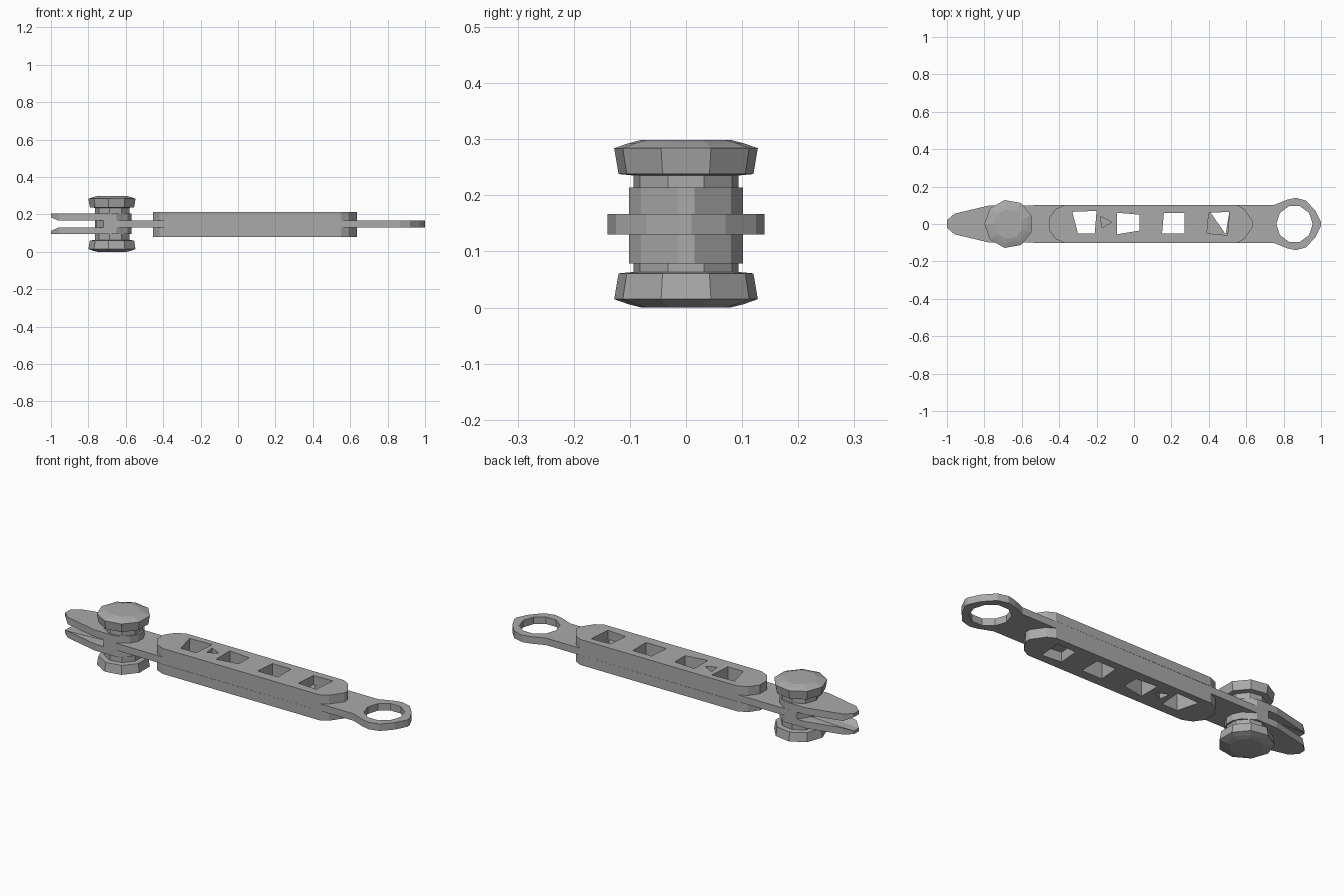
import bpy, bmesh
from math import cos, sin, pi

if "Cube" in bpy.data.objects:
    bpy.data.objects.remove(bpy.data.objects["Cube"], do_unlink=True)

steel = bpy.data.materials.new("grey steel")
steel.use_nodes = True
GREY = (0.4, 0.4, 0.4, 1)
steel.diffuse_color = GREY
steel.node_tree.nodes["Principled BSDF"].inputs["Base Color"].default_value = GREY


def finish(name, mesh):
    """Weld, flatten and link a part."""
    bm = bmesh.new()
    bm.from_mesh(mesh)
    bmesh.ops.remove_doubles(bm, verts=bm.verts, dist=0.0005)
    bmesh.ops.recalc_face_normals(bm, faces=bm.faces)
    for f in bm.faces:
        f.smooth = False
        f.material_index = 0
    bm.to_mesh(mesh)
    bm.free()
    mesh.name = name
    mesh.materials.clear()
    mesh.materials.append(steel)
    ob = bpy.data.objects.new(name, mesh)
    bpy.context.collection.objects.link(ob)
    return ob


def plate(name, loops, z0, z1):
    """Flat plate from an outer loop and hole loops."""
    cu = bpy.data.curves.new(name, "CURVE")
    cu.dimensions = "2D"
    cu.fill_mode = "BOTH"
    cu.extrude = (z1 - z0) / 2
    for loop in loops:
        sp = cu.splines.new("POLY")
        sp.points.add(len(loop) - 1)
        for p, (x, y) in zip(sp.points, loop):
            p.co = (x, y, 0, 1)
        sp.use_cyclic_u = True
    tmp = bpy.data.objects.new("tmp", cu)
    bpy.context.collection.objects.link(tmp)
    deps = bpy.context.evaluated_depsgraph_get()
    mesh = bpy.data.meshes.new_from_object(tmp.evaluated_get(deps))
    bpy.data.objects.remove(tmp, do_unlink=True)
    for v in mesh.vertices:
        v.co.z += (z0 + z1) / 2
    return finish(name, mesh)


def mirrored(half):
    """Close a half outline by mirroring it across y."""
    return half + [(x, -y) for x, y in reversed(half)]


def lathe(name, cx, profile, sides):
    """Faceted turned part from (radius, height) pairs."""
    bm = bmesh.new()
    rings = []
    for r, z in profile:
        rings.append([bm.verts.new((cx + r * cos(2 * pi * (i + 0.5) / sides),
                                    r * sin(2 * pi * (i + 0.5) / sides), z))
                      for i in range(sides)])
    for a, b in zip(rings, rings[1:]):
        for i in range(sides):
            j = (i + 1) % sides
            bm.faces.new((a[i], a[j], b[j], b[i]))
    bm.faces.new(rings[0])
    bm.faces.new(rings[-1])
    mesh = bpy.data.meshes.new(name)
    bm.to_mesh(mesh)
    bm.free()
    return finish(name, mesh)


# Window openings along the handle
windows = [
    [(-0.33, 0.065), (-0.2, 0.07), (-0.21, -0.05), (-0.3, -0.05)],
    [(-0.09, 0.06), (0.03, 0.05), (0.03, -0.035), (-0.09, -0.055)],
    [(0.16, 0.06), (0.27, 0.06), (0.27, -0.05), (0.15, -0.05)],
]
last_inner = [(0.41, 0.06), (0.51, 0.065), (0.49, -0.055)]
last_outer = [(0.40, 0.06), (0.51, 0.065), (0.50, -0.06), (0.39, -0.05)]
side_pit = [(-0.18, 0.04), (-0.12, 0.01), (-0.17, -0.02)]

# Central bar with the hanging ring
ring_hole = [(0.858 + 0.097 * cos(2 * pi * i / 10), 0.1 * sin(2 * pi * i / 10))
             for i in range(10)]
bar = mirrored([(-0.76, 0.04), (-0.72, 0.1), (0.75, 0.102), (0.82, 0.13),
                (0.865, 0.14), (0.92, 0.125), (0.97, 0.07), (1.0, 0.01)])
plate("central_bar", [bar, ring_hole, last_inner] + windows, 0.13, 0.167)

# Handle scales above and below the bar
scale = mirrored([(-0.455, 0.03), (-0.42, 0.08), (-0.37, 0.102), (0.55, 0.102),
                  (0.59, 0.08), (0.635, 0.015)])
for name, z0, z1 in (("upper_handle_scale", 0.167, 0.214),
                     ("lower_handle_scale", 0.079, 0.13)):
    plate(name, [scale, last_outer, side_pit] + windows, z0, z1)

# Tapered jaw plates, thinned on the inside at the tip
jaw = mirrored([(-1.0, 0.02), (-0.96, 0.055), (-0.77, 0.1), (-0.65, 0.1),
                (-0.59, 0.06), (-0.57, 0.02)])
for name, z0, z1, inner, shift in (("upper_jaw", 0.167, 0.204, 0.167, 0.018),
                                   ("lower_jaw", 0.095, 0.13, 0.13, -0.018)):
    ob = plate(name, [jaw], z0, z1)
    for v in ob.data.vertices:
        if v.co.x < -0.98 and abs(v.co.z - inner) < 0.002:
            v.co.z += shift

# Pivot pin with a wide faceted knob at each end
PIVOT = -0.67
lathe("pivot_pin", PIVOT, [(0.095, 0.055), (0.095, 0.245)], 9)
knob = [(0.09, 0.235), (0.122, 0.238), (0.13, 0.284), (0.104, 0.293), (0.08, 0.299)]
lathe("upper_knob", PIVOT, knob, 9)
lathe("lower_knob", PIVOT, [(r, 0.299 - z) for r, z in knob], 9)
